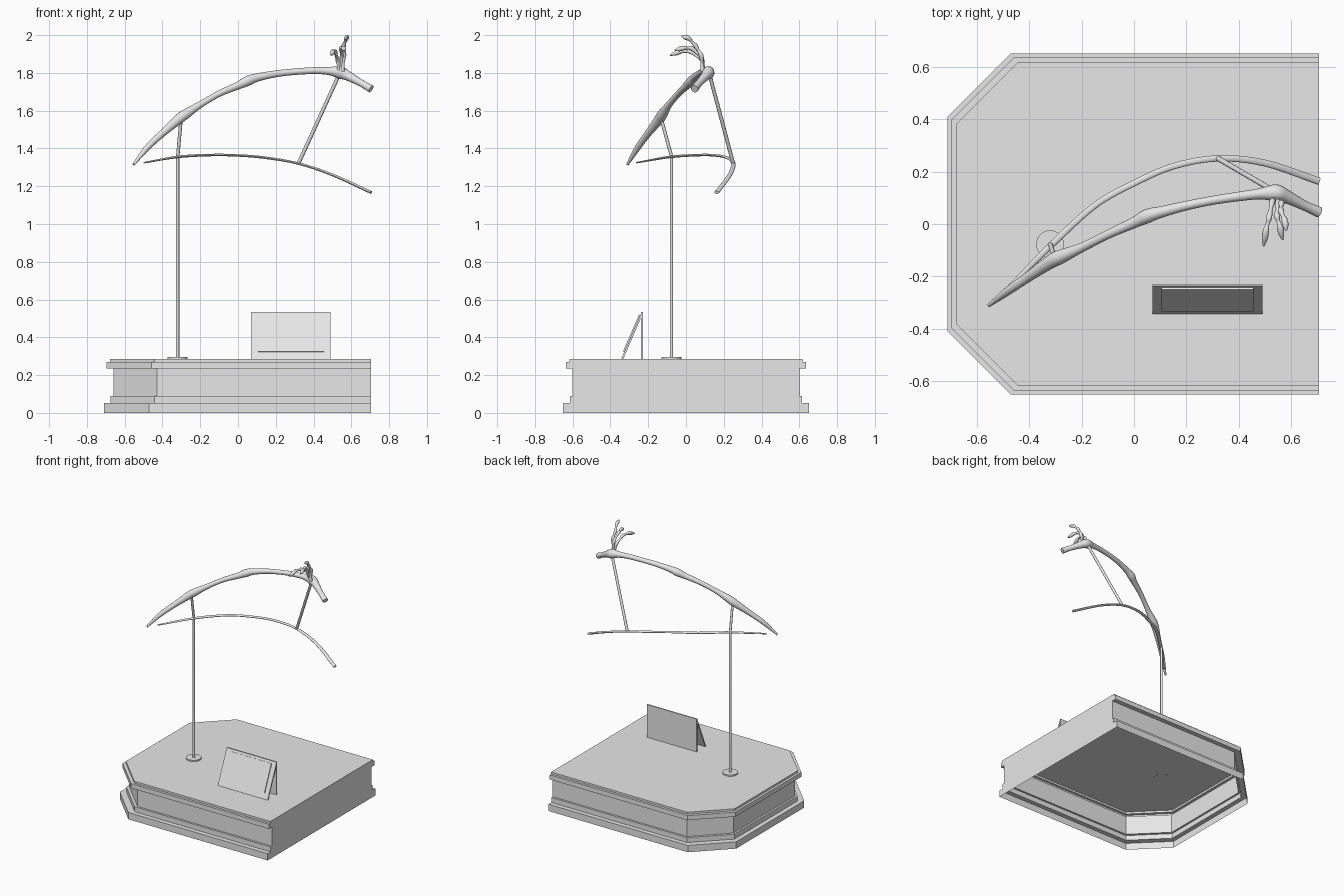
import bpy, bmesh, math
from mathutils import Vector

if "Cube" in bpy.data.objects:
    bpy.data.objects.remove(bpy.data.objects["Cube"])

grey = bpy.data.materials.new("light_grey")
grey.diffuse_color = (0.8, 0.8, 0.8, 1)
grey.use_nodes = True
grey.node_tree.nodes["Principled BSDF"].inputs["Base Color"].default_value = grey.diffuse_color


def finish(name, bm, smooth=False):
    bmesh.ops.recalc_face_normals(bm, faces=bm.faces)
    me = bpy.data.meshes.new(name)
    bm.to_mesh(me)
    bm.free()
    me.materials.append(grey)
    ob = bpy.data.objects.new(name, me)
    bpy.context.collection.objects.link(ob)
    if smooth:
        bpy.ops.object.select_all(action='DESELECT')
        ob.select_set(True)
        bpy.context.view_layer.objects.active = ob
        bpy.ops.object.shade_smooth_by_angle(angle=math.radians(40))
    return ob


def spline(pts, steps):
    """Catmull-Rom through (x, y, z, radius) points."""
    p = [Vector(q) for q in pts]
    p = [2 * p[0] - p[1]] + p + [2 * p[-1] - p[-2]]
    out = []
    for i in range(1, len(p) - 2):
        a, b, c, d = p[i - 1:i + 3]
        for s in range(steps):
            t = s / steps
            out.append(0.5 * (2 * b + (c - a) * t + (2 * a - 5 * b + 4 * c - d) * t * t
                              + (3 * b - a - 3 * c + d) * t ** 3))
    return out + [p[-2]]


def tube(name, pts, sides=14, steps=4, flat=1.0, ref=(0, 0, 1)):
    """Sweep a round or flattened section of varying radius along a curve."""
    path = spline(pts, steps) if steps > 1 else [Vector(q) for q in pts]
    bm = bmesh.new()
    rings = []
    for i, q in enumerate(path):
        c = q.to_3d()
        t = (path[min(i + 1, len(path) - 1)].to_3d() - path[max(i - 1, 0)].to_3d()).normalized()
        u = t.cross(Vector(ref)).normalized()
        v = u.cross(t)
        r = max(q[3], 0.002)
        rings.append([bm.verts.new(c + r * (math.cos(a) * u + flat * math.sin(a) * v))
                      for a in (2 * math.pi * k / sides for k in range(sides))])
    for a, b in zip(rings, rings[1:]):
        for k in range(sides):
            n = (k + 1) % sides
            bm.faces.new((a[k], a[n], b[n], b[k]))
    bm.faces.new(rings[0])
    bm.faces.new(rings[-1])
    return finish(name, bm, True)


# Plinth: open-bottomed shell of stepped mouldings, two cut corners, flat right end
def outline(d):
    x, y, k = -0.71 + d, 0.65 - d, 0.24 - 0.17 * d
    return [(0.705, -y), (0.705, y), (x + k, y), (x, y - k), (x, k - y), (x + k, -y)]


bm = bmesh.new()
rings = []
for z, d in [(0, 0), (.052, 0), (.052, .035), (.09, .035), (.09, .05), (.235, .05),
             (.235, .015), (.27, .015), (.27, .033), (.285, .033)]:
    rings.append([bm.verts.new((x, y, z)) for x, y in outline(d)])
for a, b in zip(rings, rings[1:]):
    for k in range(1, 6):
        n = (k + 1) % 6
        bm.faces.new((a[k], a[n], b[n], b[k]))
# right end is one stepped face
bm.faces.new([r[0] for r in rings] + [r[1] for r in reversed(rings)])
bm.faces.new(rings[-1])
finish("plinth", bm)


# Sign: upright back plate, leaning front plate, raised label panel
def extrude_x(name, profile, x0, x1):
    bm = bmesh.new()
    face = bm.faces.new([bm.verts.new((x0, y, z)) for y, z in profile])
    res = bmesh.ops.extrude_face_region(bm, geom=[face])
    bmesh.ops.translate(bm, vec=(x1 - x0, 0, 0),
                        verts=[g for g in res["geom"] if isinstance(g, bmesh.types.BMVert)])
    return finish(name, bm)


extrude_x("sign_back", [(-.237, .285), (-.228, .285), (-.228, .535), (-.237, .535)], .07, .49)
extrude_x("sign_front", [(-.343, .285), (-.332, .285), (-.228, .528), (-.235, .535)], .07, .49)


def on_slope(t, out):
    d = Vector((.108, .25)).normalized()
    return (-.343 + .108 * t - d.y * out, .285 + .25 * t + d.x * out)


extrude_x("sign_label", [on_slope(.15, 0), on_slope(.93, 0), on_slope(.93, .007),
                         on_slope(.15, .007)], .105, .455)

# Stand: foot disc, bent post and the upper strut
tube("post_foot", [(-.32, -.077, .284, .053), (-.32, -.077, .295, .053)],
     sides=32, steps=1, ref=(0, 1, 0))
tube("post", [(-.32, -.077, .285, .009), (-.32, -.077, 1.352, .009),
              (-.318, -.08, 1.37, .009), (-.301, -.132, 1.56, .009)],
     sides=12, steps=1, ref=(1, 0, 0))
tube("strut", [(.32, .25, 1.32, .01), (.535, .125, 1.79, .01)], sides=12, steps=1)

# Lower support rail, a flattened curved bar
tube("support_rail", [(-.495, -.26, 1.325, .007), (-.32, -.085, 1.355, .012),
                      (-.15, .07, 1.365, .012), (0, .155, 1.363, .012),
                      (.15, .22, 1.35, .012), (.32, .25, 1.32, .012),
                      (.5, .232, 1.26, .013), (.705, .163, 1.167, .014)],
     steps=6, flat=.55)

# Chain of long bones with swollen joints
tube("limb_bones", [
    (-.553, -.31, 1.315, .007), (-.48, -.255, 1.405, .016), (-.40, -.20, 1.48, .019),
    (-.32, -.145, 1.55, .026), (-.28, -.125, 1.58, .027), (-.2, -.09, 1.632, .018),
    (-.1, -.04, 1.69, .017), (0, .005, 1.733, .021), (.05, .03, 1.757, .027),
    (.1, .045, 1.775, .022), (.2, .07, 1.795, .018), (.3, .09, 1.806, .017),
    (.4, .105, 1.812, .018), (.48, .115, 1.81, .021), (.54, .118, 1.802, .033),
    (.58, .105, 1.785, .026), (.65, .07, 1.747, .019), (.705, .045, 1.715, .021)], sides=16)

# Three clawed fingers rising from the wrist
fingers = {
    "finger_inner": [(.535, .098, 1.81), (.527, .085, 1.87), (.515, .025, 1.912),
                     (.503, -.025, 1.915), (.494, -.085, 1.893)],
    "finger_middle": [(.545, .092, 1.81), (.55, .082, 1.885), (.545, .03, 1.93),
                      (.556, -.01, 1.932), (.567, -.06, 1.92)],
    "finger_outer": [(.553, .088, 1.81), (.562, .08, 1.895), (.56, .05, 1.945),
                     (.574, .015, 1.982), (.581, -.025, 1.995)],
}
for name, pts in fingers.items():
    p = [Vector(q) for q in pts]
    path = []
    for i, (a, b) in enumerate(zip(p, p[1:])):
        path.append((*a, .012))                      # knuckle
        mid_r = .012 if i == 3 else .0075            # broad claw, slim finger bones
        path.append((*a.lerp(b, .5), mid_r))
    path.append((*p[-1], .003))
    tube(name, path, sides=10, steps=3, ref=(1, 0, 0))
